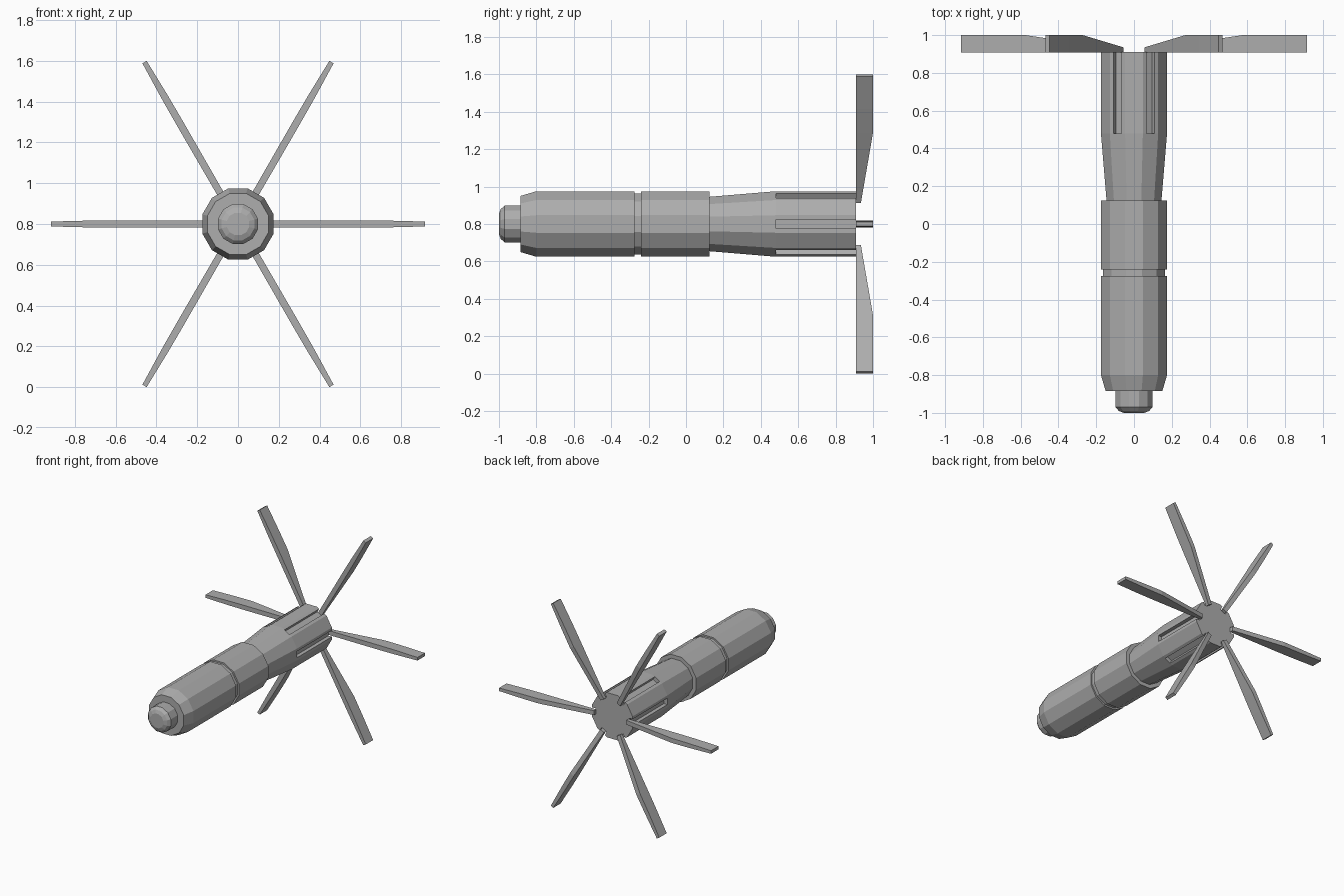
import bpy, bmesh, math
from mathutils import Matrix, Vector

cube = bpy.data.objects.get("Cube")
if cube:
    bpy.data.objects.remove(cube, do_unlink=True)

AXIS_Z = 0.80
SIDES = 12
FIN_COUNT = 6

grey = bpy.data.materials.new("plain grey")
grey.use_nodes = True
colour = (0.42, 0.42, 0.42, 1)
grey.diffuse_color = colour
grey.node_tree.nodes["Principled BSDF"].inputs["Base Color"].default_value = colour


def finish(name, bm):
    bmesh.ops.recalc_face_normals(bm, faces=bm.faces[:])
    mesh = bpy.data.meshes.new(name)
    bm.to_mesh(mesh)
    bm.free()
    mesh.materials.append(grey)
    obj = bpy.data.objects.new(name, mesh)
    bpy.context.collection.objects.link(obj)
    return obj


def loft(bm, rings):
    """Skin closed rings of points and cap both ends."""
    rows = [[bm.verts.new(p) for p in ring] for ring in rings]
    for a, b in zip(rows, rows[1:]):
        n = len(a)
        for i in range(n):
            j = (i + 1) % n
            bm.faces.new((a[i], a[j], b[j], b[i]))
    bm.faces.new(rows[0])
    bm.faces.new(rows[-1])


def turned(name, profile):
    """Twelve-sided turned part along y; profile holds (y, flat-to-axis radius)."""
    bm = bmesh.new()
    rings = []
    for y, flat in profile:
        r = flat / math.cos(math.pi / SIDES)
        angles = [math.tau * (i + 0.5) / SIDES for i in range(SIDES)]
        rings.append([(r * math.cos(a), y, AXIS_Z + r * math.sin(a)) for a in angles])
    loft(bm, rings)
    return finish(name, bm)


def around(i):
    """Placement of the i-th radial part about the body axis."""
    return Matrix.Translation((0, 0, AXIS_Z)) @ Matrix.Rotation(-math.tau * i / FIN_COUNT, 4, 'Y')


# Nose and body
turned("nose_fuze", [(-1.0, 0.055), (-0.99, 0.08), (-0.97, 0.098), (-0.88, 0.098)])
turned("main_body", [(-0.885, 0.15), (-0.80, 0.175), (-0.275, 0.175), (-0.275, 0.163),
                     (-0.24, 0.163), (-0.24, 0.175), (0.125, 0.175)])

# Tail with six lengthwise slots
tail = turned("slotted_tail", [(0.12, 0.145), (0.48, 0.175), (0.91, 0.175)])
bm = bmesh.new()
for i in range(FIN_COUNT):
    place = around(i) @ Matrix.Translation((0.20, 0.73, 0)) @ Matrix.Diagonal((0.11, 0.50, 0.05, 1))
    bmesh.ops.create_cube(bm, size=1, matrix=place)
cutter = finish("slot_cutter", bm)
cutter.hide_render = True
cutter.hide_set(True)
cut = tail.modifiers.new("slots", 'BOOLEAN')
cut.operation = 'DIFFERENCE'
cut.solver = 'EXACT'
cut.object = cutter

# Unfolded fins: radius, rear edge, half thickness
stations = [(0.14, 0.935, 0.017), (0.575, 1.0, 0.018), (0.72, 1.0, 0.017), (0.917, 1.0, 0.012)]
for i in range(FIN_COUNT):
    bm = bmesh.new()
    place = around(i)
    loft(bm, [[place @ Vector(p) for p in ((r, 0.908, -t), (r, rear, -t), (r, rear, t), (r, 0.908, t))]
              for r, rear, t in stations])
    finish(f"tail_fin_{i + 1}", bm)
